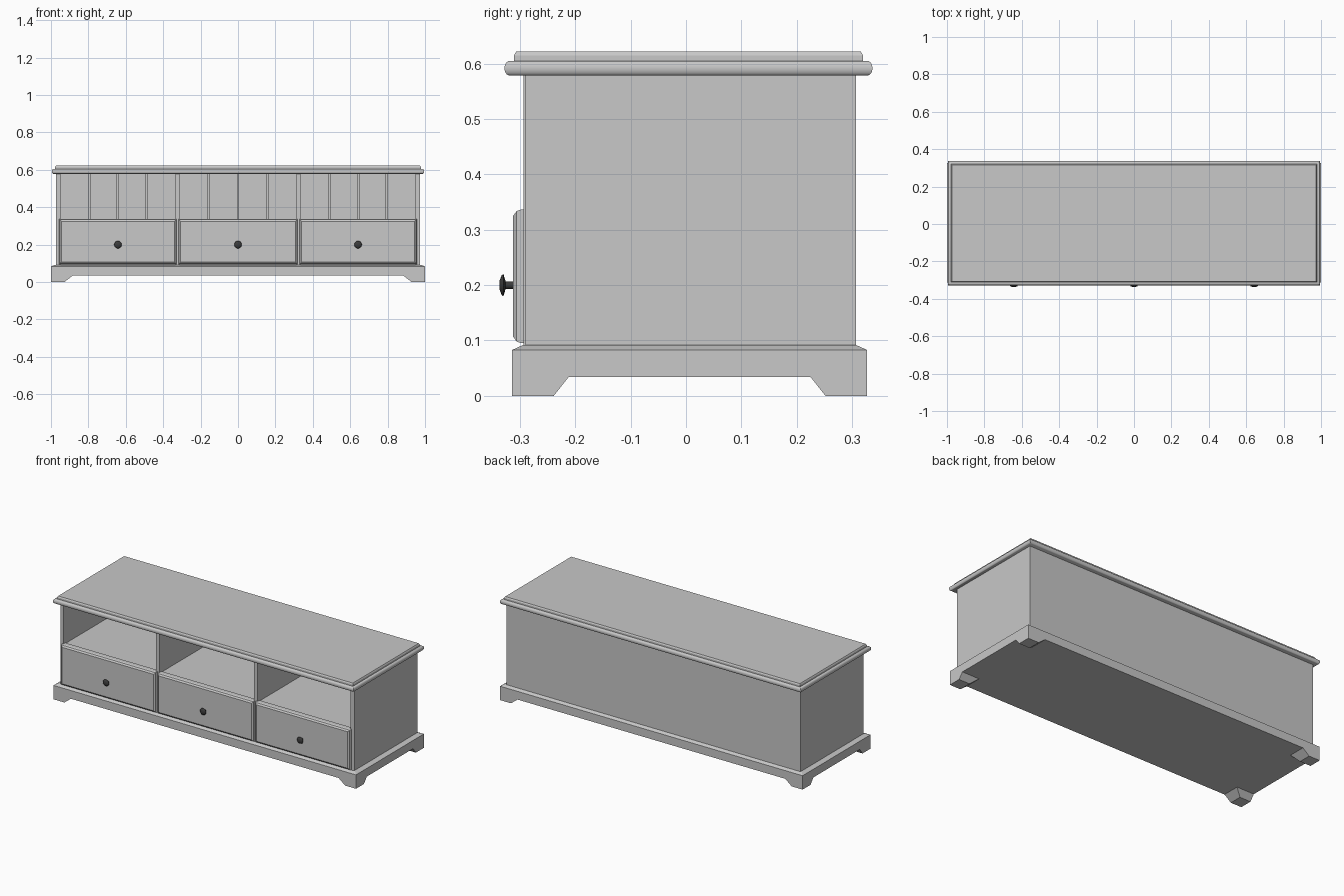
import bpy, bmesh, math
from mathutils import Matrix

cube = bpy.data.objects.get("Cube")
if cube:
    bpy.data.objects.remove(cube, do_unlink=True)


def material(name, rgb):
    m = bpy.data.materials.new(name)
    m.use_nodes = True
    m.diffuse_color = (*rgb, 1)
    m.node_tree.nodes["Principled BSDF"].inputs["Base Color"].default_value = (*rgb, 1)
    return m


PAINT = material("pale grey paint", (0.58, 0.58, 0.58))
METAL = material("dark metal", (0.045, 0.045, 0.045))


def finish(name, bm, mat, smooth=False):
    bmesh.ops.recalc_face_normals(bm, faces=bm.faces)
    mesh = bpy.data.meshes.new(name)
    bm.to_mesh(mesh)
    bm.free()
    mesh.materials.append(mat)
    obj = bpy.data.objects.new(name, mesh)
    bpy.context.collection.objects.link(obj)
    if smooth:
        bpy.ops.object.select_all(action="DESELECT")
        obj.select_set(True)
        bpy.context.view_layer.objects.active = obj
        bpy.ops.object.shade_smooth_by_angle(angle=math.radians(35))
    return obj


def loft(name, rings, mat=PAINT, smooth=False, upright=True):
    """Join rectangles (level, a0, a1, b0, b1), stacked along z or along y."""
    bm = bmesh.new()
    loops = []
    for t, a0, a1, b0, b1 in rings:
        corners = [(a0, b0), (a1, b0), (a1, b1), (a0, b1)]
        loops.append([bm.verts.new((a, b, t) if upright else (a, t, b)) for a, b in corners])
    for low, high in zip(loops, loops[1:]):
        for i in range(4):
            j = (i + 1) % 4
            bm.faces.new((low[i], low[j], high[j], high[i]))
    bm.faces.new(loops[0])
    bm.faces.new(loops[-1])
    return finish(name, bm, mat, smooth)


def box(name, x0, x1, y0, y1, z0, z1):
    return loft(name, [(z0, x0, x1, y0, y1), (z1, x0, x1, y0, y1)])


def inset(t, rect, d):
    a0, a1, b0, b1 = rect
    return (t, a0 + d, a1 - d, b0 + d, b1 - d)


# Plinth with sloped top edge
FRONT, BACK = -0.314, 0.327
plinth = (-1, 1, FRONT, BACK)
loft("plinth", [inset(0.034, plinth, 0), inset(0.083, plinth, 0), inset(0.092, plinth, 0.02)])

# Corner feet, sloped on their inner sides
for sx, side in ((-1, "right"), (1, "left")):
    for y, sy, end in ((FRONT, 1, "front"), (BACK, -1, "back")):
        rings = [(z, sx, sx * (1 - w), y, y + sy * d)
                 for z, w, d in ((0, 0.072, 0.075), (0.034, 0.115, 0.102))]
        loft(f"{end}_{side}_foot", rings)

# Carcass: sides, dividers, shelf and back
Z0, Z1 = 0.092, 0.58
for s, side in ((-1, "right"), (1, "left")):
    outer, inner = sorted((s * 0.972, s * 0.949))
    box(f"{side}_side_panel", outer, inner, -0.29, 0.307, Z0, Z1)
    a, b = sorted((s * 0.968, s * 0.949))
    box(f"{side}_stile", a, b, -0.294, -0.29, Z0, Z1)
    a, b = sorted((s * 0.312, s * 0.335))
    box(f"{side}_divider", a, b, -0.294, 0.295, Z0, Z1)
box("back_panel", -0.949, 0.949, 0.293, 0.307, Z0, Z1)
box("shelf", -0.949, 0.949, -0.29, 0.293, 0.312, 0.332)

# Three bays, each with back boards, a drawer front and a knob
for name, x0, x1 in (("right", -0.949, -0.335), ("middle", -0.312, 0.312), ("left", 0.335, 0.949)):
    step = (x1 - x0) / 4
    for i in range(4):
        a = x0 + i * step + (0.004 if i > 0 else 0)
        b = x0 + (i + 1) * step - (0.004 if i < 3 else 0)
        box(f"{name}_back_board_{i + 1}", a, b, 0.284, 0.293, 0.332, Z1)

    face = (x0 - 0.007, x1 + 0.007, 0.095, 0.337)
    loft(f"{name}_drawer_front",
         [inset(y, face, d) for y, d in ((-0.276, 0), (-0.297, 0), (-0.306, 0.003), (-0.3125, 0.012))],
         upright=False)

    # Knob turned from stem and flared head
    bm = bmesh.new()
    profile = [(0.007, -0.31), (0.007, -0.326), (0.02, -0.330), (0.018, -0.333), (0.008, -0.337)]
    loops = []
    for r, y in profile:
        ring = bmesh.ops.create_circle(bm, segments=20, radius=r)["verts"]
        bmesh.ops.transform(bm, verts=ring, matrix=Matrix.Translation(((x0 + x1) / 2, y, 0.2))
                            @ Matrix.Rotation(math.pi / 2, 4, "X"))
        loops.append(ring)
    for p, q in zip(loops, loops[1:]):
        for i in range(20):
            j = (i + 1) % 20
            bm.faces.new((p[i], p[j], q[j], q[i]))
    bm.faces.new(loops[-1])
    finish(f"{name}_knob", bm, METAL, True)

# Rounded moulding under the top
rim = (-0.995, 0.995, -0.328, 0.337)
arc = [math.radians(a) for a in range(-80, 81, 20)]
loft("top_moulding",
     [inset(0.592 + 0.013 * math.sin(a) / math.sin(arc[-1]), rim, 0.009 * (1 - math.cos(a)))
      for a in arc], smooth=True)

# Top board with a fine chamfer
board = (-0.978, 0.978, -0.311, 0.32)
loft("top_board", [inset(0.604, board, 0), inset(0.615, board, 0), inset(0.622, board, 0.004)])
